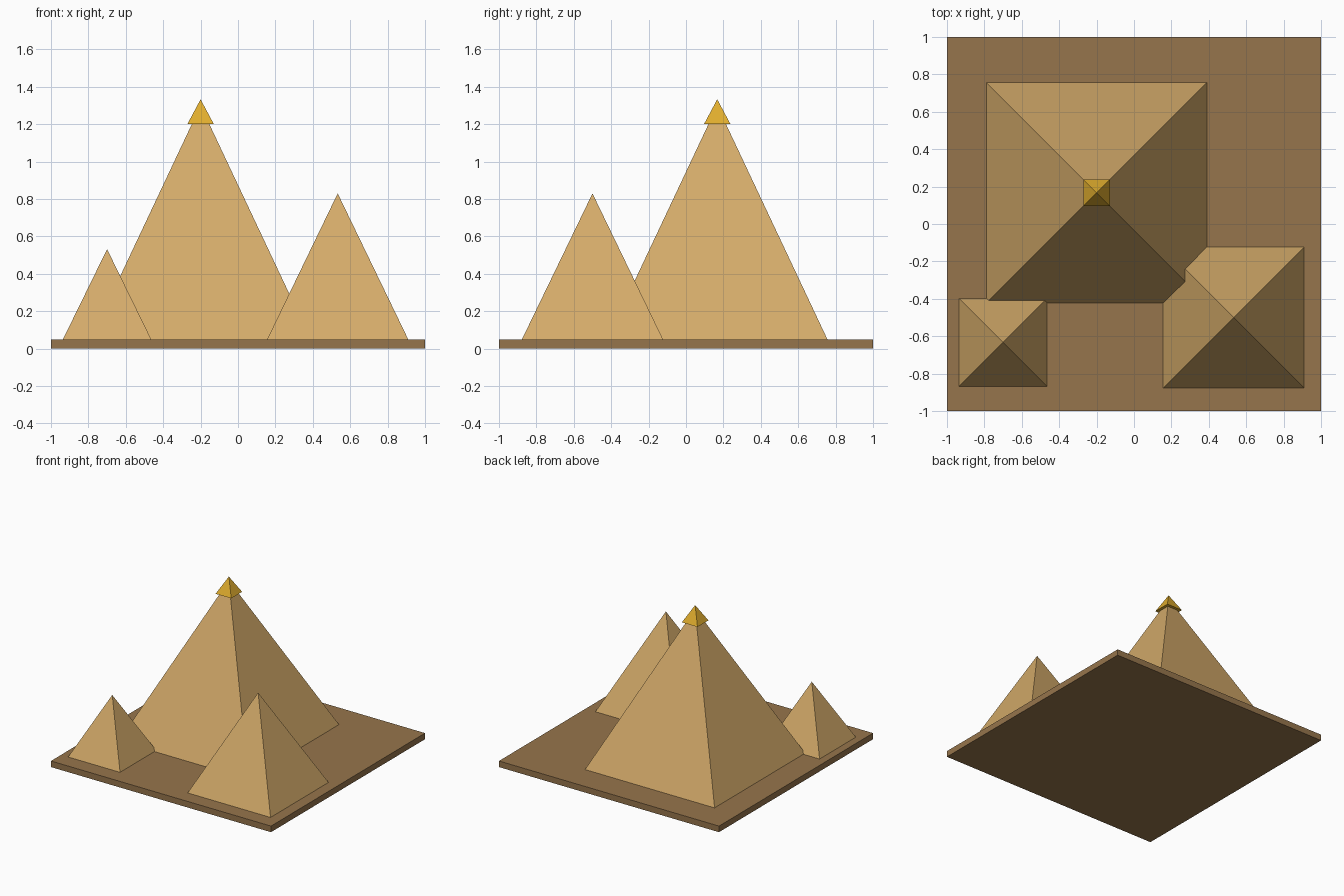
import bpy
from math import pi, sqrt

default = bpy.data.objects.get("Cube")
if default:
    bpy.data.objects.remove(default, do_unlink=True)


def srgb(r, g, b):
    """Convert 8-bit display values to a linear colour."""
    def lin(c):
        c /= 255
        return c / 12.92 if c <= 0.04045 else ((c + 0.055) / 1.055) ** 2.4
    return (lin(r), lin(g), lin(b), 1.0)


def material(name, colour):
    mat = bpy.data.materials.new(name)
    mat.use_nodes = True
    mat.diffuse_color = colour
    mat.node_tree.nodes["Principled BSDF"].inputs["Base Color"].default_value = colour
    return mat


def finish(name, mat):
    obj = bpy.context.object
    obj.name = obj.data.name = name
    obj.data.materials.append(mat)
    bpy.ops.object.transform_apply(location=False, rotation=True, scale=True)
    return obj


def pyramid(name, x, y, bottom, half, height, mat):
    """Square pyramid with its sides along x and y."""
    bpy.ops.mesh.primitive_cone_add(
        vertices=4, radius1=half * sqrt(2), radius2=0, depth=height,
        location=(x, y, bottom + height / 2), rotation=(0, 0, pi / 4))
    return finish(name, mat)


sand = material("sand stone", srgb(212, 171, 106))
earth = material("brown earth", srgb(150, 117, 76))
gold = material("gold", srgb(224, 173, 46))

# Ground slab
THICK = 0.05
bpy.ops.mesh.primitive_cube_add(size=1, location=(0, 0, THICK / 2))
bpy.context.object.scale = (2, 2, THICK)
finish("ground_slab", earth)

# Three pyramids
pyramid("large_pyramid", -0.2, 0.167, THICK, 0.589, 1.25, sand)
pyramid("medium_pyramid", 0.533, -0.5, THICK, 0.377, 0.78, sand)
pyramid("small_pyramid", -0.7, -0.633, THICK, 0.236, 0.482, sand)

# Overhanging capstone
pyramid("gold_capstone", -0.2, 0.167, 1.2, 0.071, 0.133, gold)
